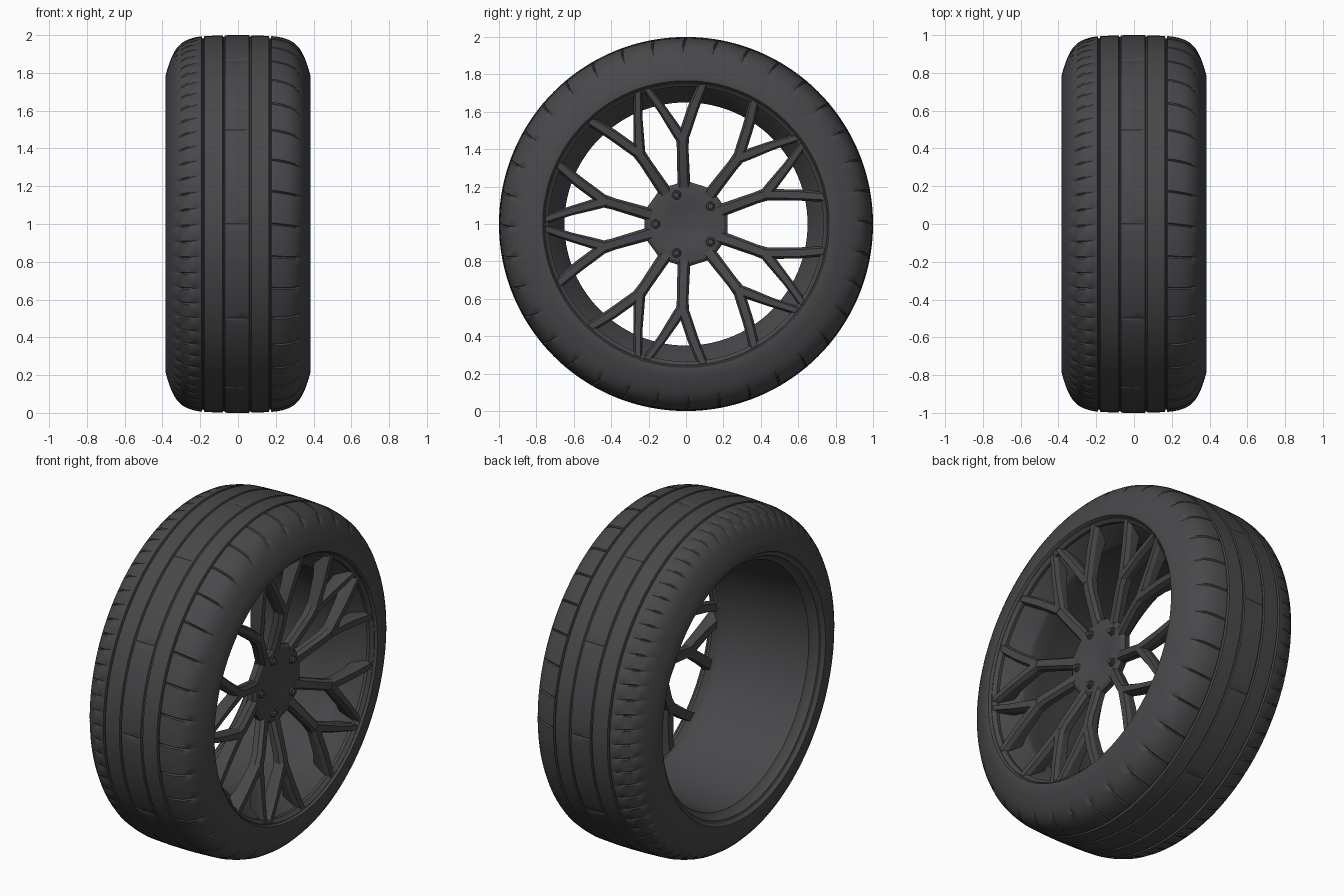
import bpy, bmesh
from math import cos, sin, pi, radians, tau

if "Cube" in bpy.data.objects:
    bpy.data.objects.remove(bpy.data.objects["Cube"])

dark = bpy.data.materials.new("dark_grey")
dark.diffuse_color = (0.065, 0.065, 0.07, 1)
dark.use_nodes = True
dark.node_tree.nodes["Principled BSDF"].inputs["Base Color"].default_value = dark.diffuse_color
CZ = 1.0  # axle height, axle runs along x


def finish(bm, name, angle=30):
    bmesh.ops.recalc_face_normals(bm, faces=bm.faces)
    me = bpy.data.meshes.new(name)
    bm.to_mesh(me)
    bm.free()
    ob = bpy.data.objects.new(name, me)
    bpy.context.collection.objects.link(ob)
    me.materials.append(dark)
    bpy.ops.object.select_all(action='DESELECT')
    ob.select_set(True)
    bpy.context.view_layer.objects.active = ob
    bpy.ops.object.shade_smooth_by_angle(angle=radians(angle))
    return ob


def polar(x, r, a):
    return (x, r * cos(a), CZ + r * sin(a))


def lathe(bm, profile, angles, closed=True, dent=None):
    """Spin an (x, r) profile about the axle; dent(x, r, column) cuts tread grooves."""
    rings = []
    for i, a in enumerate(angles):
        ring = []
        for x, r in profile:
            d = dent(x, r, i) if dent else 0
            skew = 0.12 * max(0, abs(x) - 0.19) if dent else 0
            ring.append(bm.verts.new(polar(x, r - d, a + skew)))
        rings.append(ring)
    m = len(profile)
    for i in range(len(rings)):
        p, q = rings[i], rings[(i + 1) % len(rings)]
        for j in range(m if closed else m - 1):
            k = (j + 1) % m
            bm.faces.new((p[j], p[k], q[k], q[j]))
    if not closed:  # cap both ends
        bm.faces.new([r[0] for r in rings])
        bm.faces.new([r[-1] for r in rings])


def even(n, start=0.0):
    return [start + tau * i / n for i in range(n)]


# Tyre: rounded sidewalls, four ring grooves, cross cuts on the shoulders
side = [(0.352, 0.735), (0.368, 0.758), (0.382, 0.766), (0.384, 0.785), (0.371, 0.83),
        (0.355, 0.875), (0.341, 0.905), (0.322, 0.935), (0.298, 0.958), (0.27, 0.975),
        (0.235, 0.986), (0.20, 0.993)]


def crown(x):
    return 1 - 0.007 * (x / 0.2) ** 2


tread = []
for gx, depth in ((0.17, 0.013), (0.065, 0.007), (-0.075, 0.009), (-0.185, 0.012)):
    for dx, d in ((0.007, 0), (0.003, depth), (-0.003, depth), (-0.007, 0)):
        tread.append((gx + dx, crown(gx + dx) - d))
    if gx > -0.1:
        tread.append((gx - 0.055, crown(gx - 0.055)))
tyre_profile = side + tread + [(-x, r) for x, r in reversed(side)]

PITCHES = 72
columns = []
for i in range(PITCHES):
    a = tau * i / PITCHES
    columns += [a - 0.006, a, a + 0.006, a + pi / PITCHES]


def cut(x, r, col):
    pitch, part = divmod(col, 4)
    if part != 1:
        return 0
    if x > 0.19 and r > 0.93 and pitch % 2 == 0:
        return 0.009
    if x < -0.21 and r > 0.93:
        return 0.006
    if -0.07 < x < 0.05 and r > 0.99 and pitch % 6 == 0:
        return 0.004
    return 0


bm = bmesh.new()
lathe(bm, tyre_profile, columns, dent=cut)
finish(bm, "tyre", 35)

# Rim: barrel with flared lips, narrowest just behind the spokes
rim_profile = [(-0.358, 0.768), (-0.366, 0.758), (-0.36, 0.738), (-0.335, 0.728), (-0.315, 0.705),
               (-0.25, 0.698), (-0.05, 0.685), (0.12, 0.665), (0.22, 0.650), (0.245, 0.656),
               (0.335, 0.735), (0.352, 0.745), (0.368, 0.755), (0.368, 0.768), (0.34, 0.775),
               (0.20, 0.72), (-0.25, 0.73), (-0.33, 0.775)]
bm = bmesh.new()
lathe(bm, rim_profile, even(120))
finish(bm, "rim_barrel", 30)


# Spokes: bars with a narrow front face, chamfered shoulders and a tapered back
def bar(bm, path):
    """path: (r, angle, front x, width, depth) stations."""
    pts = [(r * cos(a), r * sin(a)) for r, a, *_ in path]
    rings = []
    for i, (r, a, x, w, depth) in enumerate(path):
        p, q = pts[max(i - 1, 0)], pts[min(i + 1, len(pts) - 1)]
        dy, dz = q[0] - p[0], q[1] - p[1]
        n = (dy * dy + dz * dz) ** 0.5
        ny, nz = -dz / n, dy / n
        section = [(0.3, 0), (0.5, 0.022), (0.45, depth), (-0.45, depth), (-0.5, 0.022), (-0.3, 0)]
        rings.append([bm.verts.new((x - b, pts[i][0] + ny * s * w, CZ + pts[i][1] + nz * s * w))
                      for s, b in section])
    for p, q in zip(rings, rings[1:]):
        for j in range(6):
            k = (j + 1) % 6
            bm.faces.new((p[j], p[k], q[k], q[j]))
    bm.faces.new(rings[0])
    bm.faces.new(rings[-1])


bm = bmesh.new()
for k in range(5):
    axis = radians(36 + 72 * k)
    for s in (-1, 1):
        def at(deg):
            return axis + s * radians(deg)
        bar(bm, [(0.17, at(15), 0.258, 0.08, 0.05), (0.23, at(15), 0.275, 0.068, 0.055),
                 (0.40, at(15.5), 0.322, 0.062, 0.06), (0.48, at(15.7), 0.333, 0.072, 0.06)])
        # outer and inner fork arms
        for deg0, deg1, deg2, wide in ((15.8, 21.5, 25, 1.15), (15.2, 6.5, 1.8, 0.95)):
            bar(bm, [(0.445, at(15.6), 0.330, 0.055, 0.06),
                     (0.49, at(deg0 + (deg1 - deg0) * 0.28), 0.335, 0.06, 0.06),
                     (0.62, at(deg1), 0.350, 0.052 * wide, 0.07),
                     (0.757, at(deg2), 0.364, 0.046 * wide, 0.10)])
finish(bm, "spokes", 20)

# Hub: ten-sided boss, smooth flat face with a shallow dished centre
bm = bmesh.new()
lathe(bm, [(0.205, 0.18), (0.21, 0.222), (0.25, 0.232), (0.262, 0.215), (0.264, 0.195),
           (0.262, 0.12), (0.256, 0.10)], even(10, pi / 10), closed=False)
finish(bm, "hub", 20)

# Wheel nuts, one on the axis of each spoke pair
bm = bmesh.new()
for k in range(5):
    a = radians(36 + 72 * k)
    for radius, depth, x, sides in ((0.028, 0.02, 0.261, 16), (0.019, 0.03, 0.27, 6)):
        new = bmesh.ops.create_cone(bm, cap_ends=True, segments=sides, radius1=radius,
                                    radius2=radius * 0.8, depth=depth)["verts"]
        for v in new:
            u, t, h = v.co
            v.co = (x + h, 0.163 * cos(a) + u, CZ + 0.163 * sin(a) + t)
finish(bm, "wheel_nuts", 30)
